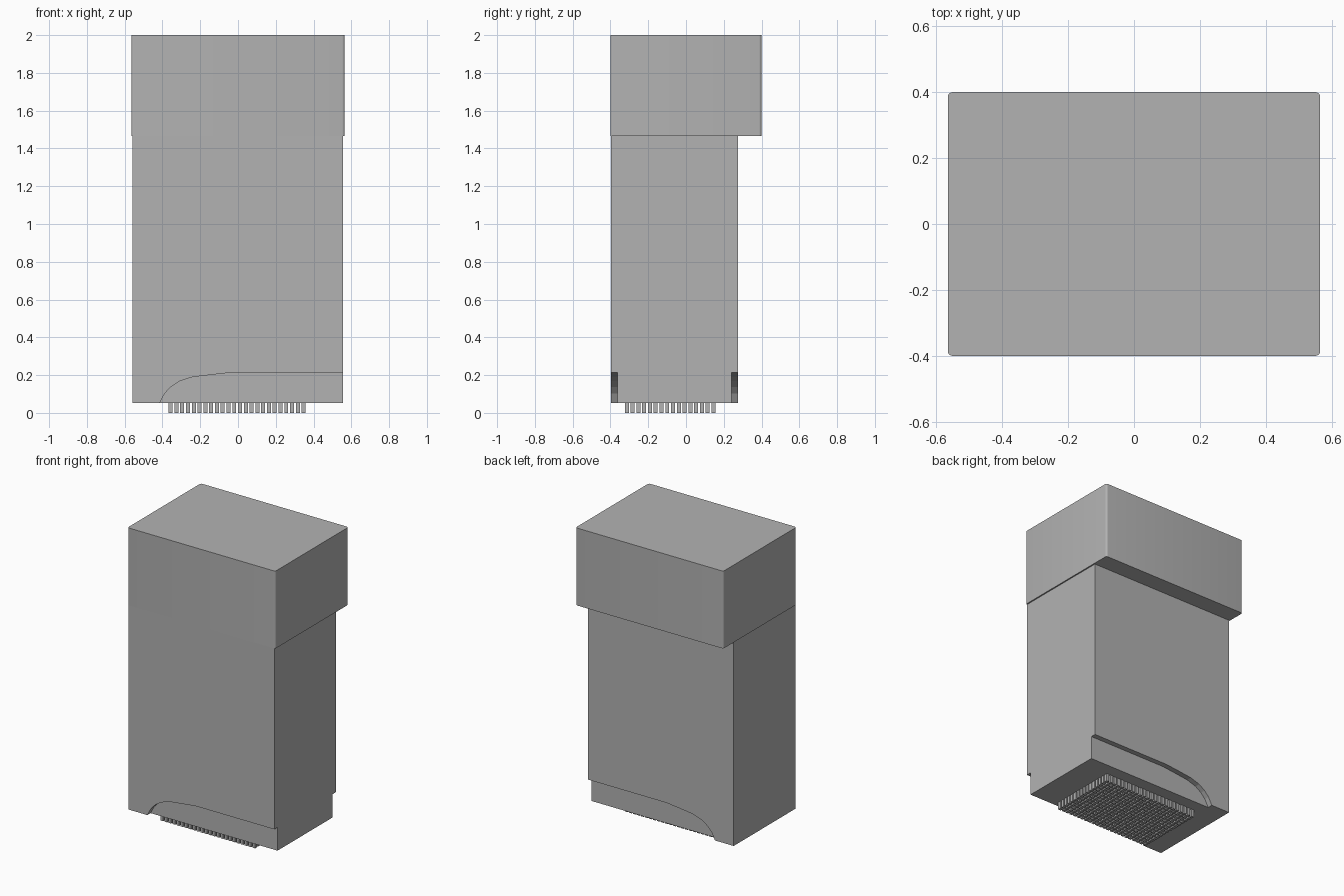
import bpy, bmesh

cube = bpy.data.objects.get("Cube")
if cube:
    bpy.data.objects.remove(cube, do_unlink=True)

# Single plain grey
grey = bpy.data.materials.new("plain_grey")
grey.use_nodes = True
colour = (0.448, 0.448, 0.448, 1)
grey.diffuse_color = colour
grey.node_tree.nodes["Principled BSDF"].inputs["Base Color"].default_value = colour


def add_object(name, bm):
    bmesh.ops.recalc_face_normals(bm, faces=bm.faces)
    mesh = bpy.data.meshes.new(name)
    bm.to_mesh(mesh)
    bm.free()
    mesh.materials.append(grey)
    obj = bpy.data.objects.new(name, mesh)
    bpy.context.scene.collection.objects.link(obj)
    return obj


def box(name, low, high, corner=0):
    """Box between two corners, optionally with rounded vertical edges."""
    bm = bmesh.new()
    bmesh.ops.create_cube(bm, size=1)
    for v in bm.verts:
        v.co = [high[i] if v.co[i] > 0 else low[i] for i in range(3)]
    if corner:
        upright = [e for e in bm.edges
                   if abs(e.verts[0].co.z - e.verts[1].co.z) > 0.01]
        bmesh.ops.bevel(bm, geom=upright, offset=corner, segments=5,
                        profile=0.5, affect='EDGES')
    return add_object(name, bm)


def prism(name, profile, y0, y1):
    """Extrude an x-z profile along y."""
    bm = bmesh.new()
    face = bm.faces.new([bm.verts.new((x, y0, z)) for x, z in profile])
    out = bmesh.ops.extrude_face_region(bm, geom=[face])
    for item in out["geom"]:
        if isinstance(item, bmesh.types.BMVert):
            item.co.y = y1
    return add_object(name, bm)


def activate(obj):
    bpy.ops.object.select_all(action='DESELECT')
    obj.select_set(True)
    bpy.context.view_layer.objects.active = obj


# Cap, overhanging at the back
cap = box("cap", (-0.565, -0.4, 1.465), (0.565, 0.4, 2), corner=0.014)
activate(cap)
bpy.ops.object.shade_smooth_by_angle()

# Body with a curved recess low on its front and back
front, back, depth = -0.398, 0.276, 0.036
bottom, margin = 0.052, 0.05
body = box("body", (-0.558, front, bottom), (0.556, back, 1.465))
recess = [(-0.415, bottom), (-0.388, 0.103), (-0.355, 0.138), (-0.31, 0.168),
          (-0.24, 0.19), (-0.14, 0.202), (-0.04, 0.213),
          (0.6, 0.213), (0.6, bottom - margin), (-0.43, bottom - margin)]
for name, y0, y1 in (("front_recess_cutter", front - margin, front + depth),
                     ("back_recess_cutter", back - depth, back + margin)):
    cutter = prism(name, recess, y0, y1)
    cutter.hide_render = True
    activate(body)
    mod = body.modifiers.new("recess", 'BOOLEAN')
    mod.operation = 'DIFFERENCE'
    mod.solver = 'EXACT'
    mod.object = cutter
    bpy.ops.object.modifier_apply(modifier=mod.name)
    bpy.data.objects.remove(cutter, do_unlink=True)

# Grid of contact pins underneath
width, pitch = 0.021, 0.0306
x0, y0 = -0.367, -0.324
pins = box("contact_pins", (x0, y0, 0), (x0 + width, y0 + width, bottom))
for count, step in ((24, (pitch, 0, 0)), (16, (0, pitch, 0))):
    array = pins.modifiers.new("pin_grid", 'ARRAY')
    array.count = count
    array.use_relative_offset = False
    array.use_constant_offset = True
    array.constant_offset_displace = step
